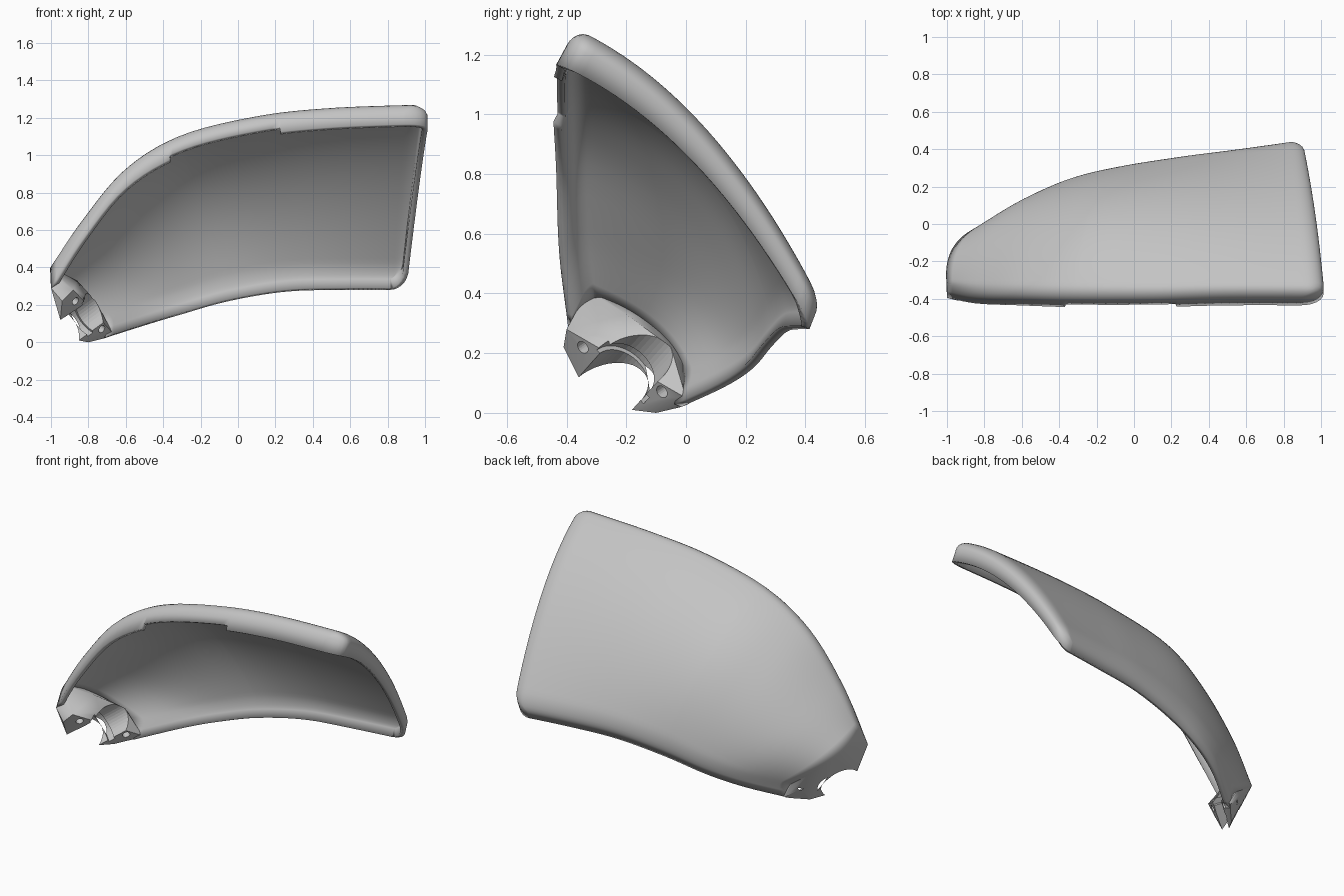
import bpy, bmesh, math
from mathutils import Vector

if "Cube" in bpy.data.objects:
    bpy.data.objects.remove(bpy.data.objects["Cube"], do_unlink=True)

grey = bpy.data.materials.new("light_grey_plastic")
grey.use_nodes = True
grey.diffuse_color = (0.55, 0.55, 0.55, 1)
grey.node_tree.nodes["Principled BSDF"].inputs["Base Color"].default_value = (0.55, 0.55, 0.55, 1)

# Lengthwise guide curves of the outer skin: front top edge, crown, rear bottom edge
TOP = [(-1, -.33, .41), (-.84, -.36, .66), (-.61, -.37, .94), (-.31, -.38, 1.12),
       (.1, -.38, 1.225), (.5, -.37, 1.27), (1.02, -.37, 1.29)]
CROWN = [(-.95, -.1, .29), (-.73, .0, .46), (-.48, .05, .67), (-.22, .07, .83),
         (.15, .07, .91), (.5, .07, .94), (.97, .07, .95)]
REAR = [(-.72, .02, .11), (-.5, .17, .18), (-.3, .26, .24), (-.05, .32, .31),
        (.25, .37, .36), (.55, .41, .37), (.9, .46, .37)]


def spline(pts, u):
    """Catmull-Rom point at u in 0..1."""
    p = [Vector(c) for c in pts]
    p = [2 * p[0] - p[1]] + p + [2 * p[-1] - p[-2]]
    s = u * (len(pts) - 1)
    k = min(int(s), len(pts) - 2)
    t = s - k
    a, b, c, d = p[k:k + 4]
    return 0.5 * (2 * b + (c - a) * t + (2 * a - 5 * b + 4 * c - d) * t ** 2
                  + (3 * b - a - 3 * c + d) * t ** 3)


def skin(u, v):
    a, m, b = (spline(c, u) for c in (TOP, CROWN, REAR))
    return a * (2 * v - 1) * (v - 1) + m * 4 * v * (1 - v) + b * v * (2 * v - 1)


def arc_drop(t):
    """Quarter-circle fall-off, 1 at the edge and 0 from t = 1 inward."""
    t = min(max(t, 0), 1)
    return 1 - math.sqrt(1 - (1 - t) ** 2)


def wall_vector(v):
    return Vector((0, -.065, -.12)).lerp(Vector((0, -.035, -.09)), v)


def finish(obj, angle=35):
    obj.data.materials.clear()
    obj.data.materials.append(grey)
    bpy.ops.object.select_all(action="DESELECT")
    obj.select_set(True)
    bpy.context.view_layer.objects.active = obj
    bpy.ops.object.shade_smooth_by_angle(angle=math.radians(angle))


def make_object(name, bm):
    mesh = bpy.data.meshes.new(name)
    bm.to_mesh(mesh)
    bm.free()
    obj = bpy.data.objects.new(name, mesh)
    bpy.context.collection.objects.link(obj)
    return obj


# Guard shell: rounded skin with a perimeter wall and a shallow relief in the top rim
COLS, ROWS, CORNER, FALL = 48, 36, .04, .45
RELIEF = (.492, .75)
us = [math.sin(math.pi / 2 * i / COLS) for i in range(COLS + 1)]
us = sorted(us + [r + e for r in RELIEF for e in (-.001, .001)])
vs = [.5 - .5 * math.cos(math.pi * j / ROWS) for j in range(ROWS + 1)]

bm = bmesh.new()
grid = []
for u in us:
    column = []
    for v in vs:
        edge_v = min(v, 1 - v)
        reach = 1 - CORNER * arc_drop(edge_v / .07)
        drop = FALL * arc_drop(min(edge_v * 1.2, (1 - u) * 2) / .06)
        column.append(bm.verts.new(skin(u * reach, v) + wall_vector(v) * drop))
    grid.append(column)
last = len(us) - 1
for i in range(last):
    for j in range(ROWS):
        bm.faces.new((grid[i][j], grid[i + 1][j], grid[i + 1][j + 1], grid[i][j + 1]))

rim = [(i, 0) for i in range(last + 1)] + [(last, j) for j in range(1, ROWS + 1)]
rim += [(i, ROWS) for i in range(last - 1, -1, -1)]
lower = []
for i, j in rim:
    depth = 1 - FALL
    if j == 0 and RELIEF[0] < us[i] < RELIEF[1]:
        depth -= .22
    lower.append(bm.verts.new(grid[i][j].co + wall_vector(vs[j]) * depth))
for k in range(len(rim) - 1):
    a, b = (grid[i][j] for i, j in rim[k:k + 2])
    bm.faces.new((b, a, lower[k], lower[k + 1]))
end_points = [v.co.copy() for v in grid[0]] + [lower[0].co.copy(), lower[-1].co.copy()]

shell = make_object("guard_shell", bm)
solid = shell.modifiers.new("thickness", "SOLIDIFY")
solid.thickness = .03
solid.offset = -1
finish(shell)

# Clamp block closing the narrow end
bm = bmesh.new()
corners = [(-.95, -.36, .12), (-.94, -.41, .22), (-.88, -.4, .28), (-.85, -.18, .01),
           (-.8, -.1, 0), (-.67, 0, .05), (-.7, .01, .03), (-.86, -.2, .33), (-.76, -.05, .22)]
for p in end_points + [Vector(c) for c in corners]:
    bm.verts.new(p)
hull = bmesh.ops.convex_hull(bm, input=bm.verts[:])
loose = set(hull["geom_interior"]) | set(hull["geom_unused"])
bmesh.ops.delete(bm, geom=[g for g in loose if isinstance(g, bmesh.types.BMVert)], context="VERTS")
bmesh.ops.recalc_face_normals(bm, faces=bm.faces[:])
block = make_object("clamp_block", bm)

# Cutters: bar bore, groove inside the bore, two screw holes
bar_axis = Vector((.71, .47, .52)).normalized()
joint_normal = Vector((.68, -.58, -.41)).normalized()
bar_center = Vector((-.9, -.27, .065))


def cut(name, center, axis, radius, length, sides=40):
    bpy.ops.mesh.primitive_cylinder_add(vertices=sides, radius=radius, depth=length, location=center,
                                        rotation=axis.to_track_quat("Z", "Y").to_euler())
    cutter = bpy.context.object
    cutter.name = name
    mod = block.modifiers.new(name, "BOOLEAN")
    mod.object = cutter
    mod.operation = "DIFFERENCE"
    mod.solver = "EXACT"
    cutter.hide_render = True
    cutter.hide_set(True)


cut("bore_cutter", bar_center, bar_axis, .105, 1)
cut("groove_cutter", bar_center + bar_axis * .13, bar_axis, .12, .04)
for side, spot in (("front", (-.87, -.345, .22)), ("rear", (-.735, -.075, .075))):
    cut(side + "_screw_cutter", Vector(spot), joint_normal, .022, .14, 20)
finish(block, 30)
